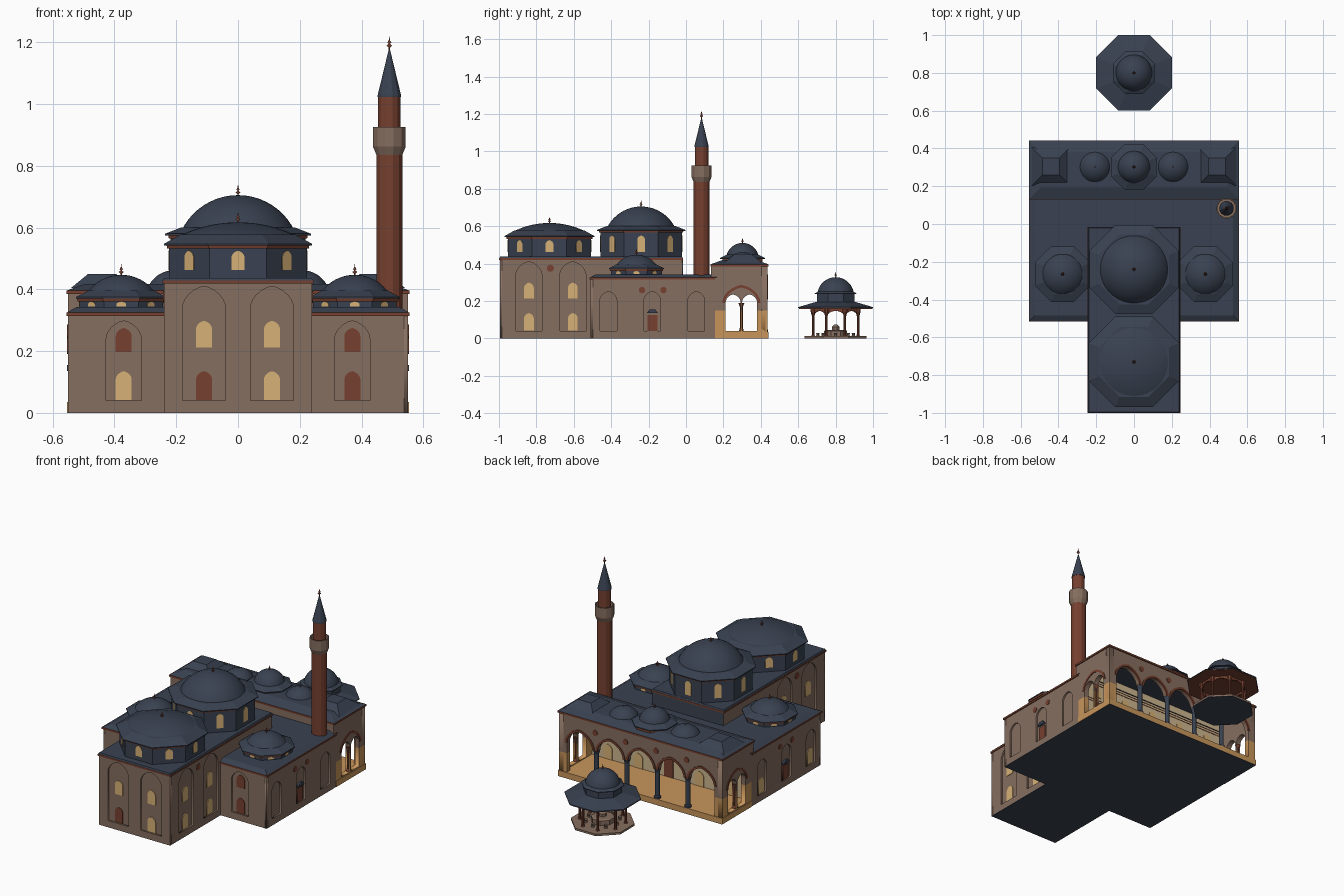
import bpy, bmesh
from math import pi, sin, cos, radians, sqrt
from mathutils import Matrix

if "Cube" in bpy.data.objects:
    bpy.data.objects.remove(bpy.data.objects["Cube"])


def material(name, r, g, b):
    m = bpy.data.materials.new(name)
    m.diffuse_color = (r ** 2.2, g ** 2.2, b ** 2.2, 1)
    m.use_nodes = True
    m.node_tree.nodes["Principled BSDF"].inputs["Base Color"].default_value = m.diffuse_color
    return m


STONE = material("brown_stone", 0.52, 0.43, 0.375)
BRICK = material("red_brick", 0.46, 0.26, 0.20)
SLATE = material("slate_roof", 0.235, 0.265, 0.32)
TAN = material("tan_window", 0.84, 0.69, 0.46)
CREAM = material("cream_plaster", 0.80, 0.71, 0.56)
OCHRE = material("ochre_stone", 0.78, 0.58, 0.36)


def add(name, mesh, *mats):
    ob = bpy.data.objects.new(name, mesh)
    for m in mats:
        mesh.materials.append(m)
    bpy.context.collection.objects.link(ob)
    return ob


def frustum(name, x0, x1, y0, y1, z0, z1, mat, inset=0.0):
    """Box, or hipped block when inset is positive."""
    bm = bmesh.new()
    rings = []
    for z, i in ((z0, 0), (z1, inset)):
        rings.append([bm.verts.new(p) for p in ((x0 + i, y0 + i, z), (x1 - i, y0 + i, z),
                                                (x1 - i, y1 - i, z), (x0 + i, y1 - i, z))])
    a, b = rings
    bm.faces.new(a[::-1])
    bm.faces.new(b)
    for k in range(4):
        bm.faces.new((a[k], a[(k + 1) % 4], b[(k + 1) % 4], b[k]))
    me = bpy.data.meshes.new(name)
    bm.to_mesh(me)
    return add(name, me, mat)


def lathe(name, profile, x, y, mat, segs=8, smooth=False):
    """Revolve (apothem, z) points; flat sides face the axes."""
    bm = bmesh.new()
    rings = []
    k = 1 / cos(pi / segs)
    for r, z in profile:
        if r < 1e-6:
            rings.append([bm.verts.new((x, y, z))] * segs)
        else:
            rings.append([bm.verts.new((x + r * k * cos(2 * pi * (i + .5) / segs),
                                        y + r * k * sin(2 * pi * (i + .5) / segs), z)) for i in range(segs)])
    for a, b in zip(rings, rings[1:]):
        for i in range(segs):
            j = (i + 1) % segs
            f = bm.faces.new(list(dict.fromkeys((a[i], a[j], b[j], b[i]))))
            f.smooth = smooth
    if profile[0][0] > 0:
        bm.faces.new(rings[0][::-1])
    if profile[-1][0] > 0:
        bm.faces.new(rings[-1])
    bmesh.ops.recalc_face_normals(bm, faces=bm.faces)
    me = bpy.data.meshes.new(name)
    bm.to_mesh(me)
    return add(name, me, mat)


def plate(name, loops, face, d, thick, mat, center=(0, 0), low=None):
    """Upright sheet of (u, z) loops; later loops are holes. Outer surface at distance d."""
    cu = bpy.data.curves.new(name, 'CURVE')
    cu.dimensions, cu.fill_mode, cu.extrude = '2D', 'BOTH', thick / 2
    for pts in loops:
        s = cu.splines.new('POLY')
        s.points.add(len(pts) - 1)
        for p, (u, z) in zip(s.points, pts):
            p.co = (u, z, 0, 1)
        s.use_cyclic_u = True
    tmp = bpy.data.objects.new("helper", cu)
    bpy.context.collection.objects.link(tmp)
    me = bpy.data.meshes.new_from_object(tmp.evaluated_get(bpy.context.evaluated_depsgraph_get()))
    bpy.data.objects.remove(tmp)
    me.transform(Matrix.Translation((*center, 0)) @ Matrix.Rotation(radians(face), 4, 'Z')
                 @ Matrix.Translation((0, thick / 2 - d, 0)) @ Matrix.Rotation(pi / 2, 4, 'X'))
    me.materials.clear()
    ob = add(name, me, mat)
    if low:  # second colour below a height
        me.materials.append(low[1])
        bm = bmesh.new()
        bm.from_mesh(me)
        bmesh.ops.bisect_plane(bm, geom=bm.verts[:] + bm.edges[:] + bm.faces[:],
                               plane_co=(0, 0, low[0]), plane_no=(0, 0, 1))
        for f in bm.faces:
            f.material_index = int(f.calc_center_median().z < low[0])
        bm.to_mesh(me)
    return ob


def curve_top(u, w, spring, rise, n=12):
    """Slightly pointed arch, left to right."""
    return [(u - w * cos(pi * i / n), spring + rise * (.82 * sin(pi * i / n) + .18 * (1 - abs(cos(pi * i / n)))))
            for i in range(n + 1)]


def arch(u, w, z0, z1):
    rise = min(w * 1.05, (z1 - z0) * .6)
    return [(u - w, z0)] + curve_top(u, w, z1 - rise, rise) + [(u + w, z0)]


def band(u, w, spring, rise, t):
    return curve_top(u, w + t, spring, rise + t) + curve_top(u, w, spring, rise)[::-1]


def rect(u0, u1, z0, z1):
    return [(u0, z0), (u1, z0), (u1, z1), (u0, z1)]


def disc(u, z, r):
    return [(u + r * cos(pi * i / 8), z + r * sin(pi * i / 8)) for i in range(16)]


def finial(x, y, z, h):
    shape = ((.05, 0), (.05, .2), (.2, .32), (.05, .45), (.14, .56), (.05, .68), (0, 1))
    lathe("finial", [(r * h, z - .004 + q * h) for r, q in shape], x, y, BRICK, 8, True)


def dome(x, y, r, z0, z1, fin=.04):
    R = (r * r + (z1 - z0) ** 2) / (2 * (z1 - z0))
    lathe("dome", [(sqrt(max(0, R * R - (z + R - z1) ** 2)) if i < 10 else 0, z)
                   for i in range(11) for z in [z0 + (z1 - z0) * sin(pi / 2 * i / 10)]], x, y, SLATE, 40, True)
    finial(x, y, z1, fin)


def drum(x, y, r, z0, z1, eave, rd, zd, win):
    """Octagonal drum, brick cornice, sloping eave and one arched window per side."""
    lathe("drum", [(r, z0), (r, z1)], x, y, SLATE)
    lathe("drum_cornice", [(r + .006, z1 - .010), (r + .008, z1)], x, y, BRICK)
    lathe("drum_eave", [(eave, z1), (eave, z1 + .005), (rd, zd)], x, y, SLATE)
    w, a, b = win
    for k in range(8):
        plate("drum_window", [arch(0, w, a, b)], 45 * k, r + .002, .005, TAN, (x, y))


# Hall and wings: cores behind outer wall sheets with arched recesses
frustum("hall_core", -.23, .23, -.985, -.02, 0, .425, STONE)
frustum("wing_core", -.54, .54, -.50, .155, 0, .32, STONE)
plate("hall_front", [rect(-.24, .24, 0, .425)] + [arch(u, .07, .04, .41) for u in (-.11, .11)], 0, .995, .012, STONE)
for u, m in ((-.11, BRICK), (.11, TAN)):
    plate("hall_lower_window", [arch(u, .026, .042, .135)], 0, .989, .006, m)
    plate("hall_upper_window", [arch(u, .026, .212, .298)], 0, .989, .006, TAN)
for s, m in ((-1, TAN), (1, BRICK)):
    a, b = sorted((s * .235, s * .55))
    plate("wing_front", [rect(a, b, 0, .32), arch(s * .37, .057, .04, .298)], 0, .51, .012, STONE)
    plate("wing_lower_window", [arch(s * .37, .026, .042, .135)], 0, .504, .006, m)
    plate("wing_upper_window", [arch(s * .37, .026, .197, .275)], 0, .504, .006, BRICK)

for s in (1, -1):
    f = 90 * s

    def span(y0, y1, z0, z1):
        return rect(min(s * y0, s * y1), max(s * y0, s * y1), z0, z1)
    # Hall sides
    plate("hall_side", [span(-.995, -.02, 0, .425)] + [arch(s * y, .07, .04, .41) for y in (-.84, -.605)],
          f, .24, .012, STONE)
    for y in (-.84, -.605):
        plate("hall_lower_window", [arch(s * y, .026, .042, .135)], f, .234, .006, TAN)
        plate("hall_upper_window", [arch(s * y, .026, .212, .298)], f, .234, .006, TAN)
    plate("roundel", [disc(s * -.725, .375, .019)], f, .243, .006, BRICK)
    # Wing sides with side door
    plate("wing_side", [span(-.51, .155, 0, .32)] + [arch(s * y, .045, .04, .25) for y in (-.415, -.18, .055)],
          f, .55, .012, STONE)
    plate("side_door", [span(-.207, -.153, .04, .125)], f, .545, .007, BRICK)
    plate("door_hood", [[(s * -.21, .135), (s * -.15, .135), (s * -.165, .155), (s * -.195, .155)]],
          f, .553, .015, SLATE)
    if s < 0:
        for y in (-.415, .055):
            plate("wing_window", [arch(s * y, .026, .042, .135)], f, .544, .006, TAN)
    for y in (-.235, -.12):
        plate("roundel", [disc(s * y, .258, .017)], f, .553, .006, BRICK)
    # Portico ends: twin openings under a brick arch
    plate("portico_end", [span(.155, .435, 0, .39)] + [arch(s * y, .040, .04, .235) for y in (.252, .340)],
          f, .55, .03, STONE, low=(.15, OCHRE))
    plate("end_arch_band", [band(s * .296, .088, .19, .082, .014)], f, .554, .01, BRICK)
    lathe("end_column", [(.012, .04), (.008, .055), (.008, .17), (.016, .19)], s * .535, .296, BRICK, 10)
    # Portico corner vaults on the roof
    frustum("corner_vault", s * .44 - .1, s * .44 + .1, .205, .405, .405, .45, SLATE, .055)

# Roofs and cornices
frustum("hall_cornice", -.245, .245, -1, -.015, .419, .429, BRICK)
frustum("hall_roof", -.243, .243, -.998, -.017, .429, .437, SLATE, .004)
plate("hall_back", [rect(-.24, .24, .325, .42)], 180, -.016, .006, SLATE)
frustum("wing_cornice", -.556, .556, -.516, .155, .314, .325, BRICK)
frustum("wing_roof", -.554, .554, -.514, .17, .325, .342, SLATE, .03)
frustum("portico_cornice", -.556, .556, .13, .441, .385, .396, BRICK)
frustum("portico_roof", -.555, .555, .132, .44, .396, .418, SLATE, .06)
frustum("portico_ceiling", -.54, .54, .14, .43, .372, .386, SLATE)
frustum("portico_back_upper", -.55, .55, .135, .158, .32, .386, STONE)
frustum("portico_floor", -.553, .553, .155, .44, 0, .035, OCHRE)

# Portico arcade, five bays
BAYS = [-.41, -.205, 0, .205, .41]
edge = [(-.55, 0), (-.498, 0)]
for u in BAYS:
    edge += curve_top(u, .088, .215, .088)
plate("arcade", [edge + [(.498, 0), (.55, 0), (.55, .39), (-.55, .39)]], 180, .435, .03, STONE, low=(.15, OCHRE))
for u in BAYS:
    plate("arcade_arch_band", [band(u, .086, .215, .086, .014)], 180, .439, .01, BRICK)
for u in (-.3075, -.1025, .1025, .3075):
    lathe("arcade_column", [(.019, .035), (.019, .045), (.013, .05), (.013, .195), (.02, .216)], u, .42, SLATE, 12)
    plate("arcade_roundel", [disc(u, .325, .017)], 180, .438, .006, BRICK)
# Plastered portico wall with door, windows and brick courses
plate("portico_wall", [rect(-.54, .54, .03, .375)], 180, .163, .01, CREAM)
for u in BAYS:
    plate("portico_opening", [arch(u, .03, .036, .16 if u == 0 else .125)], 180, .167, .006, BRICK if u == 0 else TAN)
    plate("portico_upper_window", [arch(u, .022, .215, .275)], 180, .167, .006, TAN)
for z in (.18, .195, .295, .31):
    plate("brick_course", [rect(-.52, .52, z, z + .004)], 180, .165, .004, BRICK)

# Domes
drum(0, -.24, .218, .43, .575, .236, .185, .60, (.02, .462, .55))
dome(0, -.24, .182, .592, .705)
drum(0, -.73, .223, .43, .542, .24, .185, .578, (.021, .462, .525))
dome(0, -.73, .19, .573, .617)
for s in (-1, 1):
    drum(s * .378, -.265, .135, .32, .37, .147, .106, .396, (.016, .345, .36))
    dome(s * .378, -.265, .108, .392, .447)
    dome(s * .207, .302, .085, .405, .462, .012)
lathe("portico_drum", [(.108, .405), (.108, .425)], 0, .302, BRICK)
lathe("portico_drum_eave", [(.12, .425), (.12, .43), (.085, .448)], 0, .302, SLATE)
dome(0, .302, .085, .445, .51, .035)

# Minaret
lathe("minaret_shaft", [(.042, .32), (.042, .85), (.036, .851), (.036, 1.025)], .49, .083, BRICK, 12)
lathe("minaret_balcony", [(.042, .835), (.053, .862), (.053, .925), (.047, .925), (.047, .89), (.036, .89)],
      .49, .083, STONE, 12)
lathe("minaret_spire", [(.038, 1.022), (.038, 1.028), (0, 1.185)], .49, .083, SLATE, 12)
finial(.49, .083, 1.178, .046)

# Dark undersides
frustum("base_underside_wings", -.55, .55, -.51, .44, -.001, .001, SLATE)
frustum("base_underside_hall", -.24, .24, -.995, -.5, -.001, .001, SLATE)
lathe("fountain_underside", [(.165, -.001), (.165, .001)], 0, .8, SLATE)

# Fountain pavilion
FY = .8
lathe("fountain_base", [(.166, 0), (.166, .012)], 0, FY, STONE)
lathe("fountain_basin", [(.062, .01), (.062, .04), (.052, .045), (.02, .045), (.02, .062), (.008, .075)], 0, FY, STONE)
lathe("fountain_soffit", [(.196, .158), (.196, .162)], 0, FY, BRICK)
lathe("fountain_roof", [(.2, .162), (.2, .167), (.105, .195)], 0, FY, SLATE)
lathe("fountain_drum", [(.1, .19), (.1, .238)], 0, FY, SLATE)
lathe("fountain_drum_eave", [(.112, .236), (.112, .24), (.095, .25)], 0, FY, SLATE)
dome(0, FY, .097, .243, .327, .035)
for k in range(8):
    a = pi / 4 * (k + .5)
    lathe("fountain_column", [(.011, .01), (.007, .02), (.007, .12), (.013, .14), (.013, .16)],
          .13 * cos(a), FY + .13 * sin(a), BRICK, 8)
    a = pi / 4 * k
    lathe("fountain_stool", [(.010, .012), (.007, .02), (.010, .03)],
          .095 * cos(a), FY + .095 * sin(a), STONE, 8)
    plate("fountain_arch", [[(-.05, .125)] + curve_top(0, .042, .125, .022) + [(.05, .125), (.05, .16), (-.05, .16)]],
          45 * k, .124, .008, BRICK, (0, FY))
